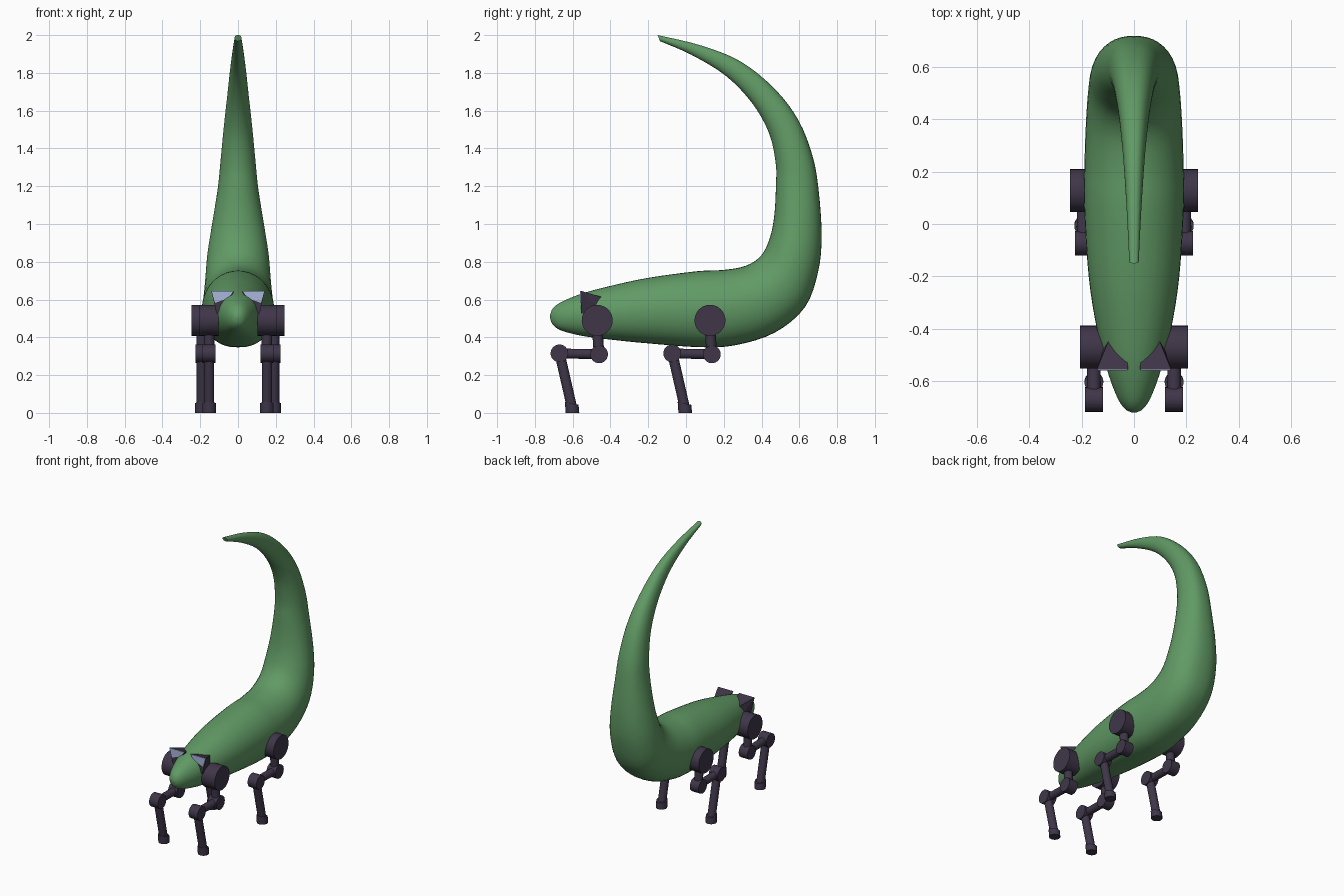
import bpy, bmesh, math
from mathutils import Vector

if "Cube" in bpy.data.objects:
    bpy.data.objects.remove(bpy.data.objects["Cube"])


def material(name, rgb):
    m = bpy.data.materials.new(name)
    m.diffuse_color = (*rgb, 1)
    m.use_nodes = True
    m.node_tree.nodes["Principled BSDF"].inputs["Base Color"].default_value = m.diffuse_color
    return m


GREEN = material("leaf green", (0.12, 0.325, 0.13))
DARK = material("dark plum", (0.05, 0.037, 0.066))
PALE = material("pale blue", (0.40, 0.47, 0.72))


def finish(bm, name, mat, smooth=True):
    bmesh.ops.recalc_face_normals(bm, faces=bm.faces)
    me = bpy.data.meshes.new(name)
    bm.to_mesh(me)
    bm.free()
    me.materials.append(mat)
    ob = bpy.data.objects.new(name, me)
    bpy.context.collection.objects.link(ob)
    if smooth:
        bpy.ops.object.select_all(action='DESELECT')
        ob.select_set(True)
        bpy.context.view_layer.objects.active = ob
        bpy.ops.object.shade_smooth_by_angle(angle=math.radians(40))
    return ob


def rod(name, a, b, radius, sides=24):
    """Capped cylinder from a to b."""
    a, b = Vector(a), Vector(b)
    bm = bmesh.new()
    bmesh.ops.create_cone(bm, cap_ends=True, segments=sides, radius1=radius,
                          radius2=radius, depth=(b - a).length)
    q = (b - a).to_track_quat('Z', 'Y')
    for v in bm.verts:
        v.co = q @ v.co + (a + b) / 2
    return finish(bm, name, DARK)


def hull(name, pts, mat):
    bm = bmesh.new()
    vs = [bm.verts.new(p) for p in pts]
    bmesh.ops.convex_hull(bm, input=vs)
    return finish(bm, name, mat, False)


# Body and tail: inner y, z, outer y, z, half width
STATIONS = [
    (-.719, .520, -.719, .500, .010), (-.705, .552, -.705, .467, .035),
    (-.660, .587, -.660, .436, .065), (-.550, .632, -.550, .408, .105),
    (-.400, .672, -.400, .388, .142), (-.200, .715, -.200, .368, .173),
    (.060, .750, .070, .348, .190), (.200, .757, .260, .358, .189),
    (.320, .780, .470, .425, .183), (.400, .836, .630, .560, .174),
    (.445, .930, .700, .750, .162), (.468, 1.05, .718, .940, .138),
    (.476, 1.20, .702, 1.18, .107), (.475, 1.32, .670, 1.36, .092),
    (.440, 1.48, .595, 1.55, .075), (.350, 1.64, .470, 1.715, .057),
    (.210, 1.785, .290, 1.860, .041), (.030, 1.895, .080, 1.945, .028),
    (-.138, 1.968, -.150, 2.0, .018)]


def spline(i, t):
    n = len(STATIONS) - 1
    p = [STATIONS[min(max(i + k, 0), n)] for k in (-1, 0, 1, 2)]
    return [0.5 * (2 * b + (c - a) * t + (2 * a - 5 * b + 4 * c - d) * t ** 2
                   + (3 * b - a - 3 * c + d) * t ** 3) for a, b, c, d in zip(*p)]


bm = bmesh.new()
STEPS, SIDES = 4, 40
samples = [spline(i, k / STEPS) for i in range(len(STATIONS) - 1) for k in range(STEPS)]
samples.append(STATIONS[-1])
rings = []
for iy, iz, oy, oz, w in samples:
    ring = []
    for k in range(SIDES):
        a = 2 * math.pi * k / SIDES
        c, s = math.cos(a), math.sin(a)
        x = math.copysign(abs(s) ** (0.82 if c < 0 else 1.0), s) * w
        ring.append(bm.verts.new((x, (iy + oy) / 2 + c * (iy - oy) / 2,
                                  (iz + oz) / 2 + c * (iz - oz) / 2)))
    rings.append(ring)
for r, q in zip(rings, rings[1:]):
    for k in range(SIDES):
        j = (k + 1) % SIDES
        bm.faces.new((r[k], r[j], q[j], q[k]))
bm.faces.new(rings[0])
bm.faces.new(rings[-1])
finish(bm, "body_and_tail", GREEN)

# Four jointed legs
for label, dy, x in (("front", 0, .153), ("rear", .597, .192)):
    for side, sx in (("right", 1), ("left", -1)):
        n = f"{label}_{side}_"

        def P(y, z, off=0.0):
            return (sx * (x + off), y + dy, z)

        rod(n + "hip", P(-.47, .49, -.05), P(-.47, .49, .053), .082, 32)
        rod(n + "upper_link", P(-.472, .47), P(-.46, .31), .028)
        rod(n + "knee", P(-.46, .31, -.034), P(-.46, .31, .034), .047)
        rod(n + "middle_link", P(-.46, .31), P(-.67, .315), .026)
        rod(n + "ankle", P(-.67, .315, -.034), P(-.67, .315, .034), .047)
        rod(n + "lower_link", P(-.668, .31), P(-.604, .03), .027)
        # Foot with a slightly tilted top
        foot = rod(n + "foot", P(-.601, 0), P(-.601, .05), .036)
        for v in foot.data.vertices:
            if v.co.z > .025:
                v.co.z += (v.co.y - dy + .601) * -.2
                v.co.y -= .004

# Hooded eyes: dark wedge with a pale lens plate on the front
for side, s in (("right", 1), ("left", -1)):
    F = -.556
    hull(side + "_eye_hood", [
        (s * .022, F, .646), (s * .142, F, .646), (s * .112, F, .525),
        (s * .060, F, .565), (s * .028, -.505, .625), (s * .095, -.44, .612),
        (s * .105, -.44, .53)], DARK)
    lens = [(.025, .645), (.140, .645), (.122, .582), (.050, .608)]
    hull(side + "_eye_lens", [(s * px, y, pz) for px, pz in lens
                              for y in (F - .004, F + .002)], PALE)
